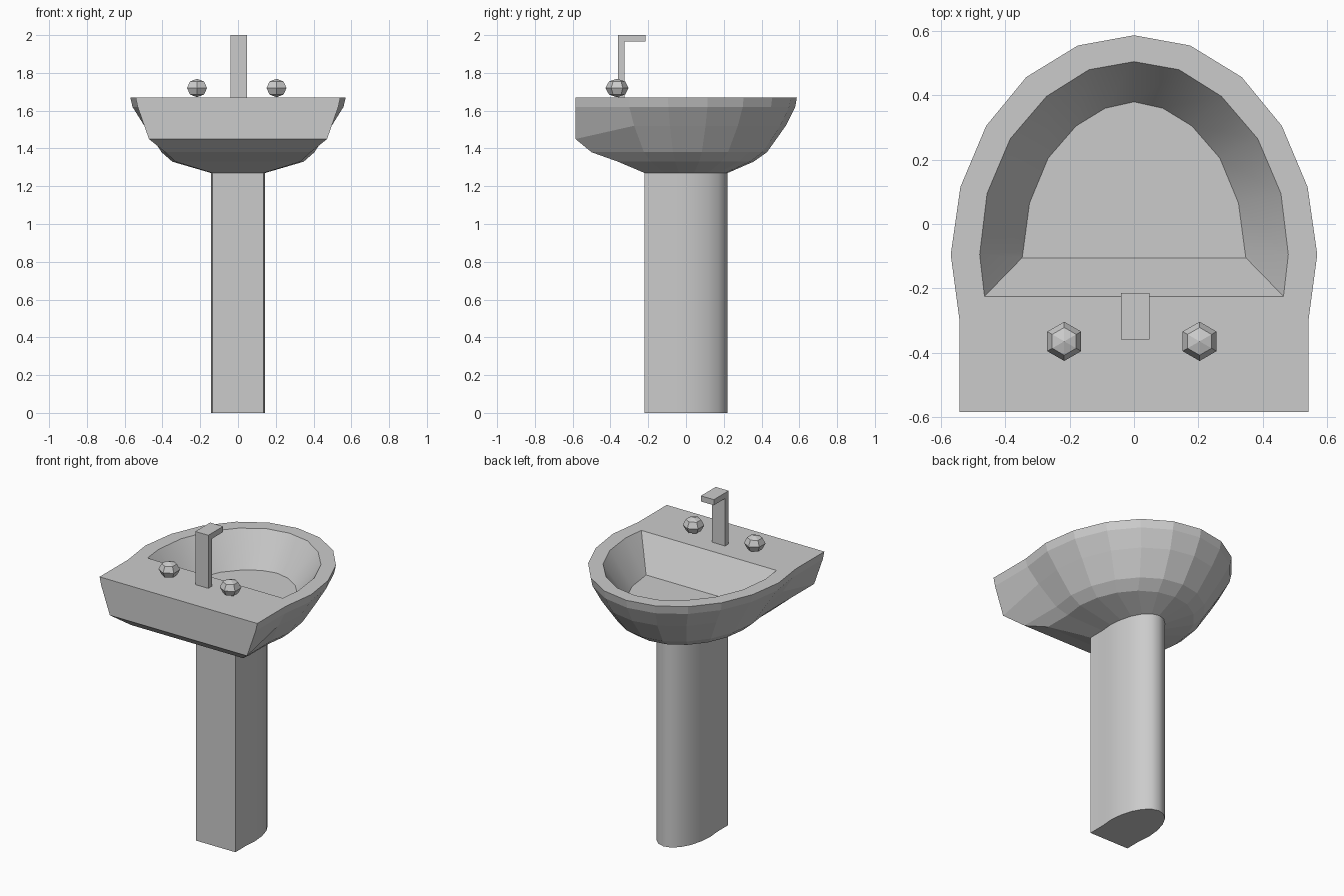
import bpy, bmesh, math

if "Cube" in bpy.data.objects:
    bpy.data.objects.remove(bpy.data.objects["Cube"])

# right halves of the outlines, from the tip round to the flat wall side
OUTER = [(0, .587), (.175, .555), (.335, .457), (.46, .305), (.54, .115),
         (.57, -.095), (.542, -.305), (.542, -.585)]
RIM = [(0, .505), (.14, .48), (.272, .397), (.385, .265), (.457, .095),
       (.48, -.095), (.465, -.225), (.2, -.225)]
FLOOR = [(0, .38), (.09, .36), (.18, .305), (.267, .205), (.325, .065),
         (.345, -.085), (.348, -.105), (.15, -.105)]


def ring(half, z, sx=1, sy=1, back=None, back_z=None):
    """Scale a half outline, optionally move its wall corner, and mirror it."""
    pts = [(x * sx, y * sy, z) for x, y in half]
    if back is not None:
        pts[-1] = (pts[-1][0], back, z if back_z is None else back_z)
    return pts + [(-x, y, zz) for x, y, zz in reversed(pts[1:])]


def loft(name, rings, cap_start=False, cap_end=False, smooth=False):
    bm = bmesh.new()
    loops = [[bm.verts.new(p) for p in r] for r in rings]
    n = len(rings[0])
    for a, b in zip(loops, loops[1:]):
        for i in range(n):
            j = (i + 1) % n
            bm.faces.new((a[i], a[j], b[j], b[i]))
    if cap_start:
        bm.faces.new(loops[0][::-1])
    if cap_end:
        bm.faces.new(loops[-1])
    return finish(name, bm, smooth)


def finish(name, bm, smooth=False):
    me = bpy.data.meshes.new(name)
    bm.to_mesh(me)
    bm.free()
    ob = bpy.data.objects.new(name, me)
    bpy.context.collection.objects.link(ob)
    if smooth:
        bpy.ops.object.select_all(action='DESELECT')
        ob.select_set(True)
        bpy.context.view_layer.objects.active = ob
        bpy.ops.object.shade_smooth_by_angle(angle=math.radians(32))
    return ob


# pedestal
foot, neck = ring(OUTER, 0, .25, .375), ring(OUTER, 1.27, .25, .375)
loft("pedestal", [neck, foot], cap_end=True, smooth=True)

# faceted outside of the bowl
loft("bowl", [
    ring(OUTER, 1.67),
    ring(OUTER, 1.62, .98, .985, -.585),
    ring(OUTER, 1.52, .87, .9, -.585, 1.45),
    ring(OUTER, 1.38, .71, .73, -.5),
    ring(OUTER, 1.33, .61, .61, -.36),
    neck])

# flat rim, sloping basin walls and basin floor
loft("basin", [ring(FLOOR, 1.47), ring(RIM, 1.67), ring(OUTER, 1.67)],
     cap_start=True, smooth=True)
bm = bmesh.new()
bm.from_mesh(bpy.data.objects["basin"].data)
bmesh.ops.reverse_faces(bm, faces=[f for f in bm.faces if f.normal.z < 0])
bm.to_mesh(bpy.data.objects["basin"].data)
bm.free()

# tap: L-shaped side profile given thickness in x
bm = bmesh.new()
profile = [(-.36, 1.67), (-.325, 1.67), (-.325, 1.965), (-.215, 1.965),
           (-.215, 2), (-.36, 2)]
face = bm.faces.new([bm.verts.new((-.041, y, z)) for y, z in profile])
ext = bmesh.ops.extrude_face_region(bm, geom=[face])
bmesh.ops.translate(bm, vec=(.089, 0, 0),
                    verts=[v for v in ext["geom"] if isinstance(v, bmesh.types.BMVert)])
bmesh.ops.recalc_face_normals(bm, faces=bm.faces)
finish("tap", bm)

# six-sided tap handles
for name, x in (("left_handle", -.217), ("right_handle", .204)):
    bm = bmesh.new()
    bmesh.ops.create_uvsphere(bm, u_segments=6, v_segments=4, radius=.061)
    bmesh.ops.scale(bm, vec=(1, 1, .8), verts=bm.verts)
    bmesh.ops.translate(bm, vec=(x, -.365, 1.72), verts=bm.verts)
    finish(name, bm)
